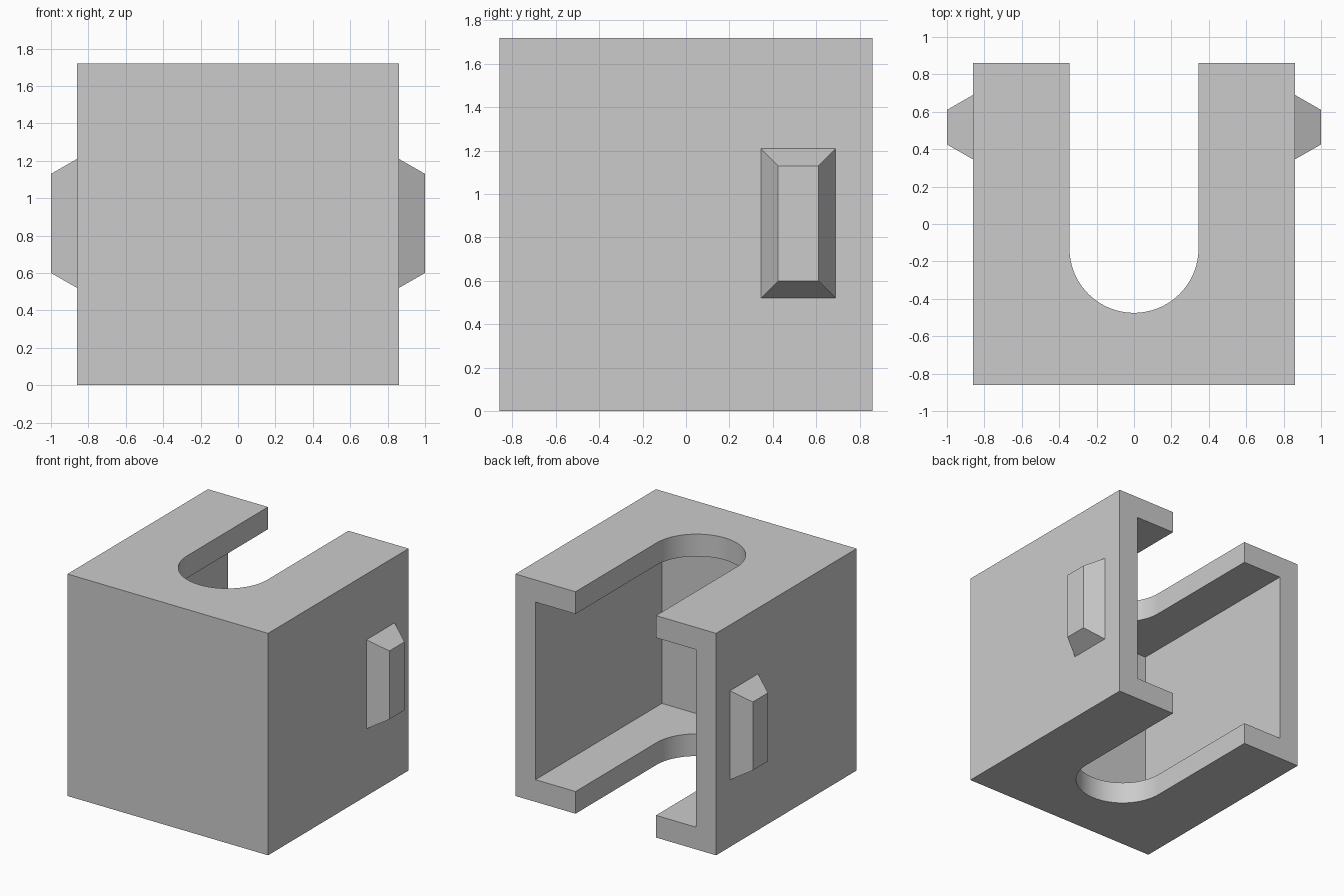
import bpy, bmesh, math

cube = bpy.data.objects.get("Cube")
if cube:
    bpy.data.objects.remove(cube, do_unlink=True)

HALF = 0.86            # half width of the housing
HEIGHT = 2 * HALF
WALL = 0.172           # wall thickness
SLOT = 0.345           # slot radius
SLOT_Y = -0.13         # centre of the slot's round end

grey = bpy.data.materials.new("plain_grey")
grey.use_nodes = True
colour = (0.6, 0.6, 0.6, 1)
grey.diffuse_color = colour
grey.node_tree.nodes["Principled BSDF"].inputs["Base Color"].default_value = colour


def loft(name, rings):
    """Closed solid through matching rings of points."""
    bm = bmesh.new()
    loops = [[bm.verts.new(p) for p in ring] for ring in rings]
    for a, b in zip(loops, loops[1:]):
        n = len(a)
        for i in range(n):
            j = (i + 1) % n
            bm.faces.new((a[i], a[j], b[j], b[i]))
    bm.faces.new(loops[0])
    bm.faces.new(loops[-1])
    bmesh.ops.recalc_face_normals(bm, faces=bm.faces)
    mesh = bpy.data.meshes.new(name)
    bm.to_mesh(mesh)
    bm.free()
    obj = bpy.data.objects.new(name, mesh)
    bpy.context.collection.objects.link(obj)
    mesh.materials.append(grey)
    return obj


def prism(name, outline, z0, z1):
    return loft(name, [[(x, y, z) for x, y in outline] for z in (z0, z1)])


def rect(x0, x1, y0, y1):
    return [(x0, y0), (x1, y0), (x1, y1), (x0, y1)]


def cut(target, cutter):
    cutter.hide_render = True
    mod = target.modifiers.new("cut", 'BOOLEAN')
    mod.operation = 'DIFFERENCE'
    mod.solver = 'EXACT'
    mod.object = cutter
    bpy.context.view_layer.objects.active = target
    bpy.ops.object.modifier_apply(modifier=mod.name)
    bpy.data.objects.remove(cutter, do_unlink=True)


# Housing: a block hollowed out and open at the back
housing = prism("housing", rect(-HALF, HALF, -HALF, HALF), 0, HEIGHT)
inner = HALF - WALL
cut(housing, prism("cavity_cutter", rect(-inner, inner, -inner, HALF + 0.2),
                   WALL, HEIGHT - WALL))

# Round-ended slot through floor and roof
STEPS = 48
arc = [(SLOT * math.cos(math.pi * (1 + i / STEPS)),
        SLOT_Y + SLOT * math.sin(math.pi * (1 + i / STEPS))) for i in range(STEPS + 1)]
slot = arc + [(SLOT, HALF + 0.3), (-SLOT, HALF + 0.3)]
cut(housing, prism("slot_cutter", slot, -0.2, HEIGHT + 0.2))

bpy.ops.object.select_all(action='DESELECT')
housing.select_set(True)
bpy.context.view_layer.objects.active = housing
bpy.ops.object.shade_smooth_by_angle(angle=math.radians(30))

# Tapered catches on both sides
for side, name in ((1, "left_catch"), (-1, "right_catch")):
    rings = []
    for x, inset in ((HALF, 0), (1.0, 0.08)):
        outline = rect(0.345 + inset, 0.69 - inset, 0.52 + inset, 1.21 - inset)
        rings.append([(side * x, y, z) for y, z in outline])
    loft(name, rings)
